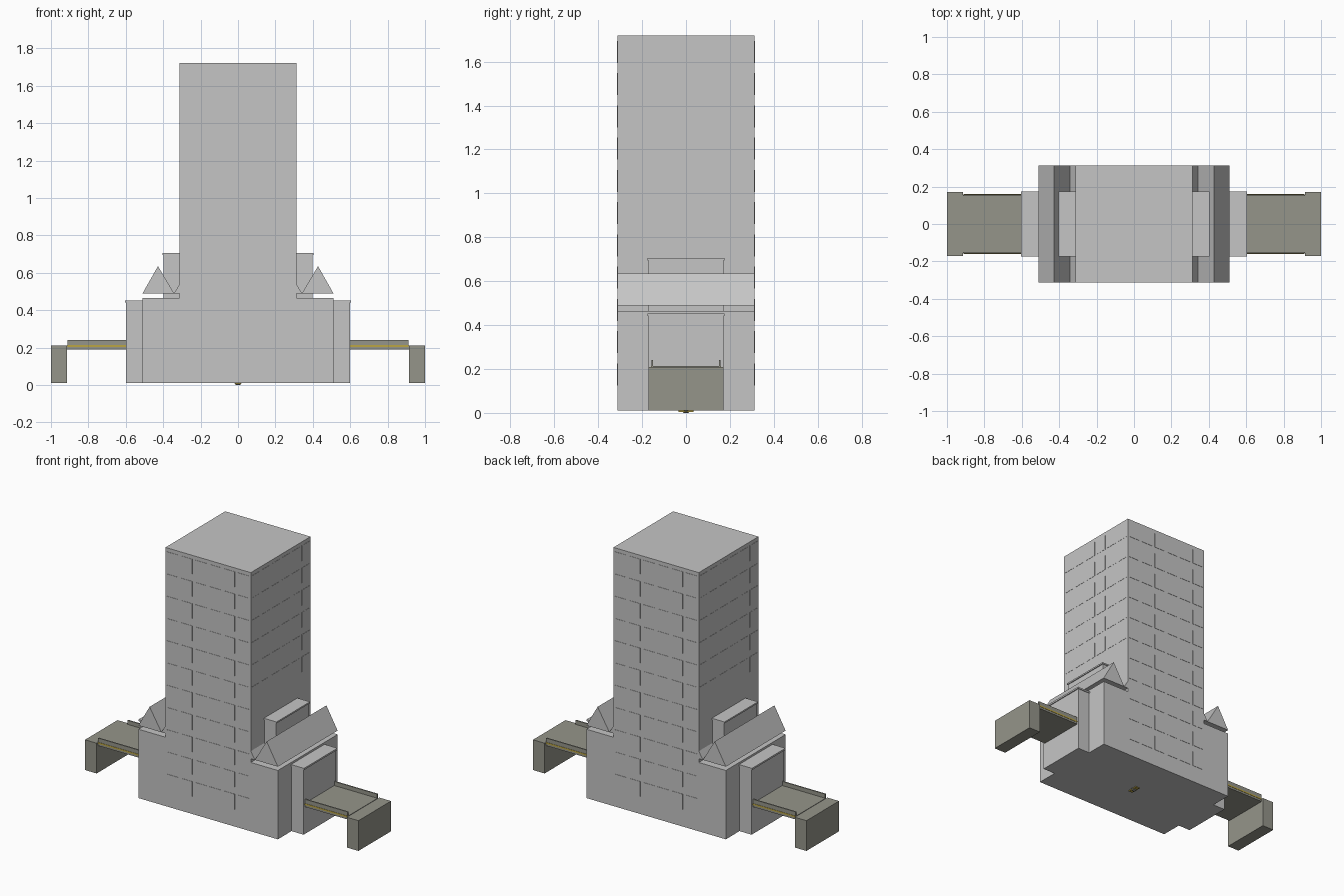
import bpy
import bmesh
import math

if "Cube" in bpy.data.objects:
    bpy.data.objects.remove(bpy.data.objects["Cube"])


def material(name, rgb):
    m = bpy.data.materials.new(name)
    m.diffuse_color = (*rgb, 1)
    m.use_nodes = True
    m.node_tree.nodes["Principled BSDF"].inputs["Base Color"].default_value = m.diffuse_color
    return m


GREY = material("light_grey_concrete", (0.56, 0.56, 0.56))
OLIVE = material("olive_grey_concrete", (0.30, 0.30, 0.255))
GOLD = material("dull_gold", (0.50, 0.38, 0.06))


def finish(name, bm, mat):
    bmesh.ops.recalc_face_normals(bm, faces=bm.faces)
    me = bpy.data.meshes.new(name)
    bm.to_mesh(me)
    bm.free()
    me.materials.append(mat)
    ob = bpy.data.objects.new(name, me)
    bpy.context.collection.objects.link(ob)
    return ob


def add_box(bm, x0, x1, y0, y1, z0, z1):
    verts = bmesh.ops.create_cube(bm, size=1)["verts"]
    for v in verts:
        v.co.x = x1 if v.co.x > 0 else x0
        v.co.y = y1 if v.co.y > 0 else y0
        v.co.z = z1 if v.co.z > 0 else z0


def boxes(name, mat, *specs):
    bm = bmesh.new()
    for s in specs:
        add_box(bm, *s)
    return finish(name, bm, mat)


def prism(name, mat, profile, y0, y1):
    """Extrude an x-z profile along y."""
    bm = bmesh.new()
    face = bm.faces.new([bm.verts.new((x, y0, z)) for x, z in profile])
    ext = bmesh.ops.extrude_face_region(bm, geom=[face])["geom"]
    for v in ext:
        if isinstance(v, bmesh.types.BMVert):
            v.co.y = y1
    return finish(name, bm, mat)


def mirrored(s, x0, x1, *rest):
    return (min(s * x0, s * x1), max(s * x0, s * x1), *rest)


W = 0.312       # half width of the tower
FLOOR = 0.01    # underside of the building
BASE = 0.465    # top of the podium

# Podium and tower as one stepped block
prism("podium_and_tower", GREY,
      [(-0.51, FLOOR), (0.51, FLOOR), (0.51, BASE), (W, BASE),
       (W, 1.72), (-W, 1.72), (-W, BASE), (-0.51, BASE)], -W, W)

# Barely raised window panels in regular rows on all tower faces
bm = bmesh.new()
STEP, COLS = 0.147, 6
pitch = 2 * W / COLS
for row in range(11):
    z1 = 1.695 - row * STEP
    z0 = z1 - 0.10
    for c in range(COLS):
        a = -W + c * pitch + 0.012
        b = a + pitch - 0.024
        for s in (-1, 1):
            add_box(bm, a, b, *sorted((s * (W - 0.002), s * (W + 0.002))), z0, z1)
            if z0 > 0.72:
                add_box(bm, *sorted((s * (W - 0.002), s * (W + 0.0015))), a, b, z0, z1)
finish("window_panels", bm, GREY)

for s, side in ((-1, "left"), (1, "right")):
    # Ridge skylight floating over the podium, and the half ridge at the tower
    prism(side + "_ridge_skylight", GREY,
          [(s * 0.342, 0.49), (s * 0.51, 0.49), (s * 0.428, 0.635)], -W, W)
    prism(side + "_half_ridge", GREY,
          [(s * (W - 0.01), 0.49), (s * 0.342, 0.49), (s * W, 0.54), (s * (W - 0.01), 0.54)], -W, W)

    # Shaft above the podium and end block, each with a thin cap
    boxes(side + "_upper_shaft", GREY,
          mirrored(s, W - 0.01, 0.398, -0.17, 0.17, BASE - 0.01, 0.695),
          mirrored(s, W - 0.01, 0.404, -0.175, 0.175, 0.695, 0.705))
    boxes(side + "_end_block", GREY,
          mirrored(s, 0.50, 0.599, -0.17, 0.17, FLOOR, 0.441),
          mirrored(s, 0.50, 0.605, -0.175, 0.175, 0.441, 0.452))

    # Walkway trough with thin parapets and a gold stripe
    boxes(side + "_walkway", OLIVE,
          mirrored(s, 0.595, 0.915, -0.155, 0.155, 0.19, 0.213),
          mirrored(s, 0.595, 0.912, -0.158, -0.150, 0.19, 0.24),
          mirrored(s, 0.595, 0.912, 0.150, 0.158, 0.19, 0.24))
    boxes(side + "_walkway_stripe", GOLD,
          mirrored(s, 0.60, 0.912, -0.160, -0.157, 0.203, 0.213),
          mirrored(s, 0.60, 0.912, 0.157, 0.160, 0.203, 0.213))

    # Pier at the end of the walkway
    boxes(side + "_pier", OLIVE, mirrored(s, 0.915, 1.0, -0.17, 0.17, FLOOR, 0.21))

# Small foot below the centre, with a gold bar beside it
bm = bmesh.new()
bmesh.ops.create_cone(bm, cap_ends=True, segments=8, radius1=0.012, radius2=0.02, depth=0.012)
bmesh.ops.translate(bm, vec=(0, 0, 0.006), verts=bm.verts)
finish("centre_foot", bm, OLIVE)
boxes("centre_foot_bar", GOLD, (-0.015, 0.015, -0.035, 0.035, 0.005, 0.011))
